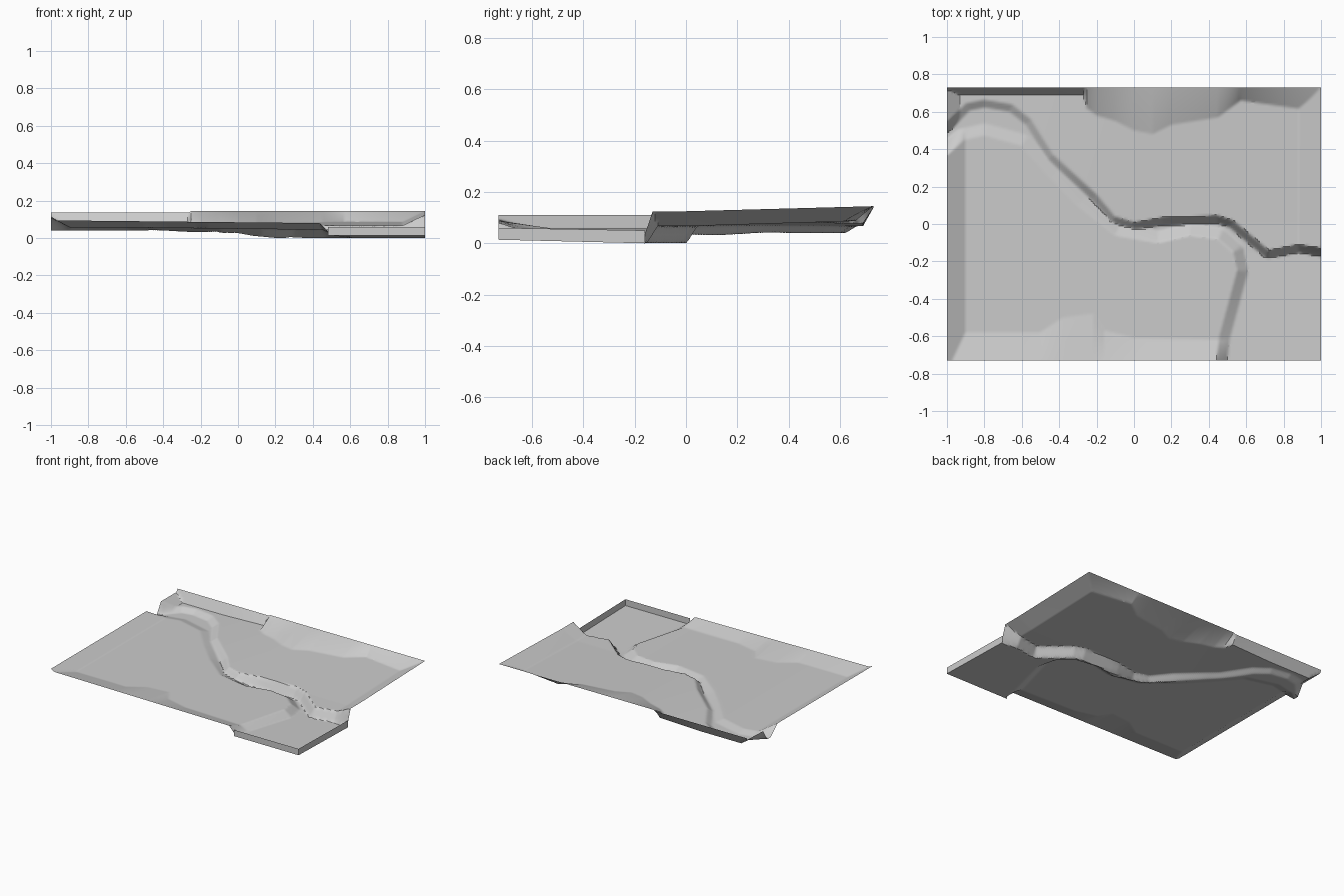
import bpy, bmesh, math

if "Cube" in bpy.data.objects:
    bpy.data.objects.remove(bpy.data.objects["Cube"])

NX, NY = 200, 146
HX, HY = 1.0, 0.73

# crest lines of the two banks, west to east
SOUTH = [(-1.1, .28), (-1, .37), (-.91, .45), (-.8, .475), (-.6, .42), (-.45, .25), (-.3, .1), (-.1, -.06),
         (.13, -.1), (.3, -.06), (.45, -.08), (.53, -.15), (.55, -.25), (.455, -.6), (.43, -.8)]
NORTH = [(-1.1, .48), (-1, .54), (-.9, .645), (-.8, .665), (-.65, .64), (-.55, .56), (-.43, .37), (-.2, .16),
         (-.1, .04), (0, 0.01), (.15, .035), (.45, .045), (.53, .02), (.72, -.14), (.88, -.11), (1, -.13), (1.1, -.14)]
BED = SOUTH + [(1.1, -.8)] + NORTH[::-1]

# where the outer edges start to curl up (x, y), plus bed level (x, z)
BACK = [(-1, .69), (-.265, .69), (-.255, .62), (-.2, .58), (-.1, .55), (0, .5), (.1, .48), (.2, .53),
        (.45, .57), (.57, .66), (.85, .62), (1, .6)]
FRONT = [(-1, -.58), (-.5, -.58), (-.38, -.5), (-.22, -.48), (-.16, -.57), (0, -.61), (.5, -.62)]
LEVEL = [(-1, .045), (-.4, .045), (0, .025), (.2, .006), (1, .005)]


def interp(pts, t):
    if t <= pts[0][0]:
        return pts[0][1]
    for (a, u), (b, v) in zip(pts, pts[1:]):
        if t <= b:
            return u + (v - u) * (t - a) / (b - a)
    return pts[-1][1]


def distance(line, x, y):
    best = 9.0
    for (ax, ay), (bx, by) in zip(line, line[1:]):
        dx, dy = bx - ax, by - ay
        t = max(0, min(1, ((x - ax) * dx + (y - ay) * dy) / (dx * dx + dy * dy)))
        best = min(best, math.hypot(x - ax - t * dx, y - ay - t * dy))
    return best


def in_bed(x, y):
    hit = False
    for (ax, ay), (bx, by) in zip(BED, BED[1:] + BED[:1]):
        if (ay > y) != (by > y) and x < ax + (y - ay) * (bx - ax) / (by - ay):
            hit = not hit
    return hit


def curl(v, start, end):
    return max(0, min(1, (v - start) / (end - start)))


def north_bank(x, y):
    base = .072 + .03 * max(0, y) * curl(x, -.6, 0)
    top = .143 if x < -.25 else .15
    east = curl(x, .88, 1) * (.13 + .027 * max(0, y) - base)
    back = curl(y, interp(BACK, x), HY) * (top - base)
    west = curl(x, -.93, -1) * .05
    return base + max(east, back, west)


def south_bank(x, y):
    base = .062 - .012 * curl(x, -.6, .4)
    front = curl(y, interp(FRONT, x), -HY) * (interp([(-1, .1), (.43, .085)], x) - base)
    west = curl(x, -.9, -1) * (.115 - base)
    return base + max(front, west)


def bed_level(x, y):
    return interp(LEVEL, x) + .014 * curl(y, -.15, -HY)


def height(x, y):
    dn, ds = distance(NORTH, x, y), distance(SOUTH, x, y)
    if not in_bed(x, y):
        return north_bank(x, y) if dn < ds else south_bank(x, y)
    z = bed_level(x, y)
    wn, ws = max(0, 1 - dn / .042), max(0, 1 - ds / .06)
    return max(z + wn * (north_bank(x, y) - z), z + ws * (south_bank(x, y) - z))


def finish(bm, name):
    me = bpy.data.meshes.new(name)
    bm.to_mesh(me)
    bm.free()
    ob = bpy.data.objects.new(name, me)
    bpy.context.collection.objects.link(ob)
    return ob


# terrain sheet with the river channel
bm = bmesh.new()
rows = []
for j in range(NY + 1):
    y = -HY + 2 * HY * j / NY
    rows.append([])
    for i in range(NX + 1):
        x = -HX + 2 * HX * i / NX
        rows[-1].append(bm.verts.new((x, y, height(x, y))))
for a, b in zip(rows, rows[1:]):
    for i in range(NX):
        bm.faces.new((a[i], a[i + 1], b[i + 1], b[i]))
low = min(v.co.z for v in bm.verts)
for v in bm.verts:
    v.co.z -= low
terrain = finish(bm, "terrain")
bpy.context.view_layer.objects.active = terrain
terrain.select_set(True)
bpy.ops.object.shade_smooth_by_angle(angle=math.radians(30))

# upright rim around the low corner basin
bm = bmesh.new()
path = [(.48, -HY, .06), (HX, -HY, .06), (HX, -.16, .05)]
lower = [bm.verts.new((x, y, bed_level(x, y) - low)) for x, y, z in path]
upper = [bm.verts.new(p) for p in path]
for i in range(2):
    bm.faces.new((lower[i], lower[i + 1], upper[i + 1], upper[i]))
finish(bm, "basin_rim")
